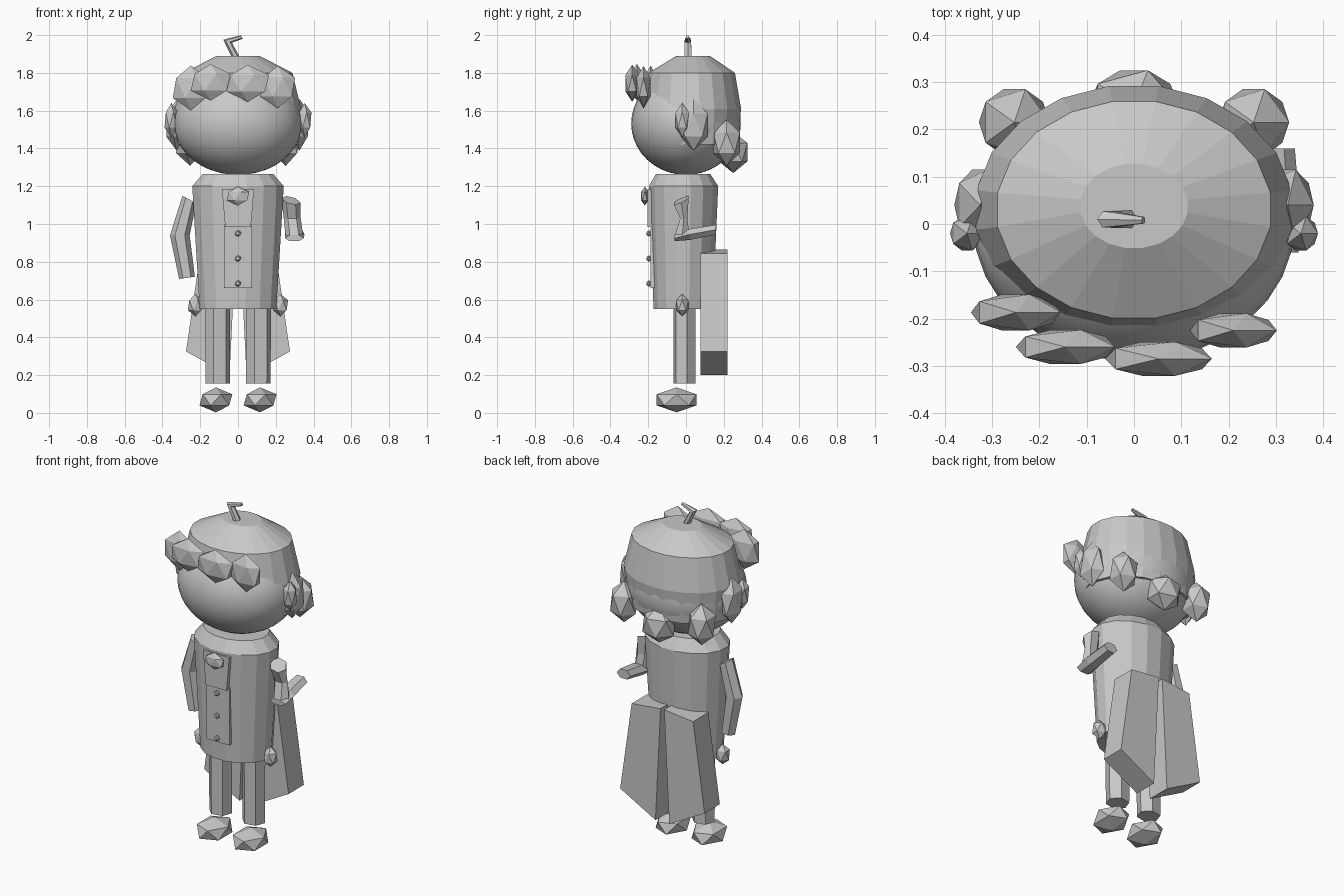
import bpy, bmesh, math
from mathutils import Vector

if "Cube" in bpy.data.objects:
    bpy.data.objects.remove(bpy.data.objects["Cube"])

grey = bpy.data.materials.new("light_grey")
grey.diffuse_color = (0.58, 0.58, 0.58, 1)
grey.use_nodes = True
grey.node_tree.nodes["Principled BSDF"].inputs["Base Color"].default_value = grey.diffuse_color


def finish(name, bm, smooth=False):
    bmesh.ops.recalc_face_normals(bm, faces=bm.faces)
    mesh = bpy.data.meshes.new(name)
    bm.to_mesh(mesh)
    bm.free()
    mesh.materials.append(grey)
    for p in mesh.polygons:
        p.use_smooth = smooth
    ob = bpy.data.objects.new(name, mesh)
    bpy.context.collection.objects.link(ob)
    return ob


def loft(name, rings, n, turn=0.0, caps=True):
    """Skin rings given as (centre, first half axis, second half axis)."""
    bm = bmesh.new()
    loops = []
    for c, u, v in rings:
        loop = []
        for i in range(n):
            a = 2 * math.pi * (i + turn) / n
            loop.append(bm.verts.new(Vector(c) + Vector(u) * math.cos(a) + Vector(v) * math.sin(a)))
        loops.append(loop)
    for a, b in zip(loops, loops[1:]):
        for i in range(n):
            j = (i + 1) % n
            bm.faces.new((a[i], a[j], b[j], b[i]))
    if caps:
        bm.faces.new(loops[0])
        bm.faces.new(loops[-1])
    return finish(name, bm)


def flat_ring(x, y, z, rx, ry):
    return ((x, y, z), (rx, 0, 0), (0, ry, 0))


def gem(name, centre, size):
    """Twenty-sided lump with the given half sizes."""
    bm = bmesh.new()
    bmesh.ops.create_icosphere(bm, subdivisions=1, radius=1)
    for k in range(3):
        top = max(v.co[k] for v in bm.verts)
        for v in bm.verts:
            v.co[k] = v.co[k] / top * size[k] + centre[k]
    return finish(name, bm)


def prism(name, outline, y0, y1):
    """Extrude an x-z outline from y0 to y1."""
    bm = bmesh.new()
    a = [bm.verts.new((x, y0, z)) for x, z in outline]
    b = [bm.verts.new((x, y1, z)) for x, z in outline]
    bm.faces.new(a)
    bm.faces.new(b)
    for i in range(len(a)):
        j = (i + 1) % len(a)
        bm.faces.new((a[i], a[j], b[j], b[i]))
    return finish(name, bm)


# Smooth head
bm = bmesh.new()
bmesh.ops.create_uvsphere(bm, u_segments=32, v_segments=20, radius=1)
for v in bm.verts:
    v.co = (v.co.x * 0.34, v.co.y * 0.29, v.co.z * 0.272 + 1.532)
finish("head", bm, smooth=True)

# Faceted hair cap and bent sprig
loft("hair_cap", [flat_ring(0, 0.03, 1.42, 0.32, 0.245), flat_ring(0, 0.03, 1.61, 0.338, 0.265),
                  flat_ring(0, 0.03, 1.80, 0.292, 0.232), flat_ring(0, 0.038, 1.89, 0.115, 0.09)], 20, 0.5)
loft("hair_sprig", [flat_ring(-0.005, 0.01, 1.87, 0.022, 0.022),
                    ((-0.055, 0.01, 1.968), (0.023, 0, -0.008), (0, 0.02, 0)),
                    ((0.02, 0.008, 1.99), (0.004, 0, -0.01), (0, 0.008, 0))], 6)

# Fringe curls across the forehead
for c, s in [((-0.25, -0.187, 1.72), (0.095, 0.038, 0.118)), ((-0.145, -0.26, 1.75), (0.105, 0.036, 0.097)),
             ((0.052, -0.285, 1.745), (0.113, 0.036, 0.098)), ((0.21, -0.225, 1.725), (0.092, 0.036, 0.112))]:
    gem("fringe_curl", c, s)

# Curl at the nape
gem("nape_curl", (0, 0.25, 1.38), (0.095, 0.075, 0.11))

for s in (-1, 1):
    # Side and back curls, ears
    gem("ear", (s * 0.353, -0.02, 1.55), (0.036, 0.036, 0.09))
    gem("side_curl", (s * 0.325, 0.04, 1.525), (0.055, 0.075, 0.137))
    gem("back_curl", (s * 0.253, 0.215, 1.43), (0.075, 0.07, 0.122))
    # Hip knobs
    gem("hip_knob", (s * 0.225, -0.02, 0.57), (0.04, 0.033, 0.06))
    # Legs and feet
    loft("leg", [flat_ring(s * 0.108, -0.008, 0.155, 0.066, 0.06),
                 flat_ring(s * 0.108, -0.008, 0.57, 0.068, 0.062)], 6, 0.2)
    gem("foot", (s * 0.117, -0.05, 0.069), (0.087, 0.105, 0.066))
    # Coat tails
    prism("coat_tail", [(s * 0.012, 0.865), (s * 0.2, 0.845), (s * 0.275, 0.325), (s * 0.045, 0.2)], 0.078, 0.22)

# Coat body with sloped shoulders
loft("coat_body", [flat_ring(0, -0.015, 0.55, 0.207, 0.16), flat_ring(0, -0.013, 1.2, 0.247, 0.187),
                   flat_ring(0, -0.015, 1.265, 0.19, 0.147)], 16, 0.5)

# Front panel, bib, brooch and buttons
prism("front_panel", [(-0.075, 0.66), (0.075, 0.66), (0.075, 1.0), (-0.075, 1.0)], -0.188, -0.15)
prism("bib", [(-0.068, 0.985), (0.068, 0.985), (0.085, 1.185), (-0.085, 1.185)], -0.204, -0.16)
gem("brooch", (0, -0.218, 1.148), (0.06, 0.02, 0.05))
for z in (0.95, 0.817, 0.685):
    gem("button", (0, -0.197, z), (0.016, 0.012, 0.017))

# Hanging arm
loft("hanging_arm", [((-0.258, -0.01, 1.13), (0.036, 0, -0.02), (0, 0.045, 0)),
                     ((-0.308, -0.01, 0.94), (0.052, 0, 0), (0, 0.045, 0)),
                     ((-0.27, -0.01, 0.715), (0.042, 0, 0.006), (0, 0.04, 0))], 6)

# Bent arm: pinched upper arm and flat forearm reaching backwards
loft("bent_upper_arm", [((0.28, -0.025, 1.125), (0.05, 0, -0.012), (0, 0.045, 0.02)),
                        flat_ring(0.287, -0.012, 1.03, 0.045, 0.022),
                        flat_ring(0.298, -0.02, 0.94, 0.047, 0.045)], 6)
loft("bent_forearm", [((0.298, -0.06, 0.925), (0.05, 0, 0), (0, 0, 0.018)),
                      ((0.30, 0.02, 0.945), (0.052, 0, 0), (0, 0, 0.034)),
                      ((0.295, 0.16, 0.97), (0.045, 0, 0), (0, 0, 0.03))], 6)
